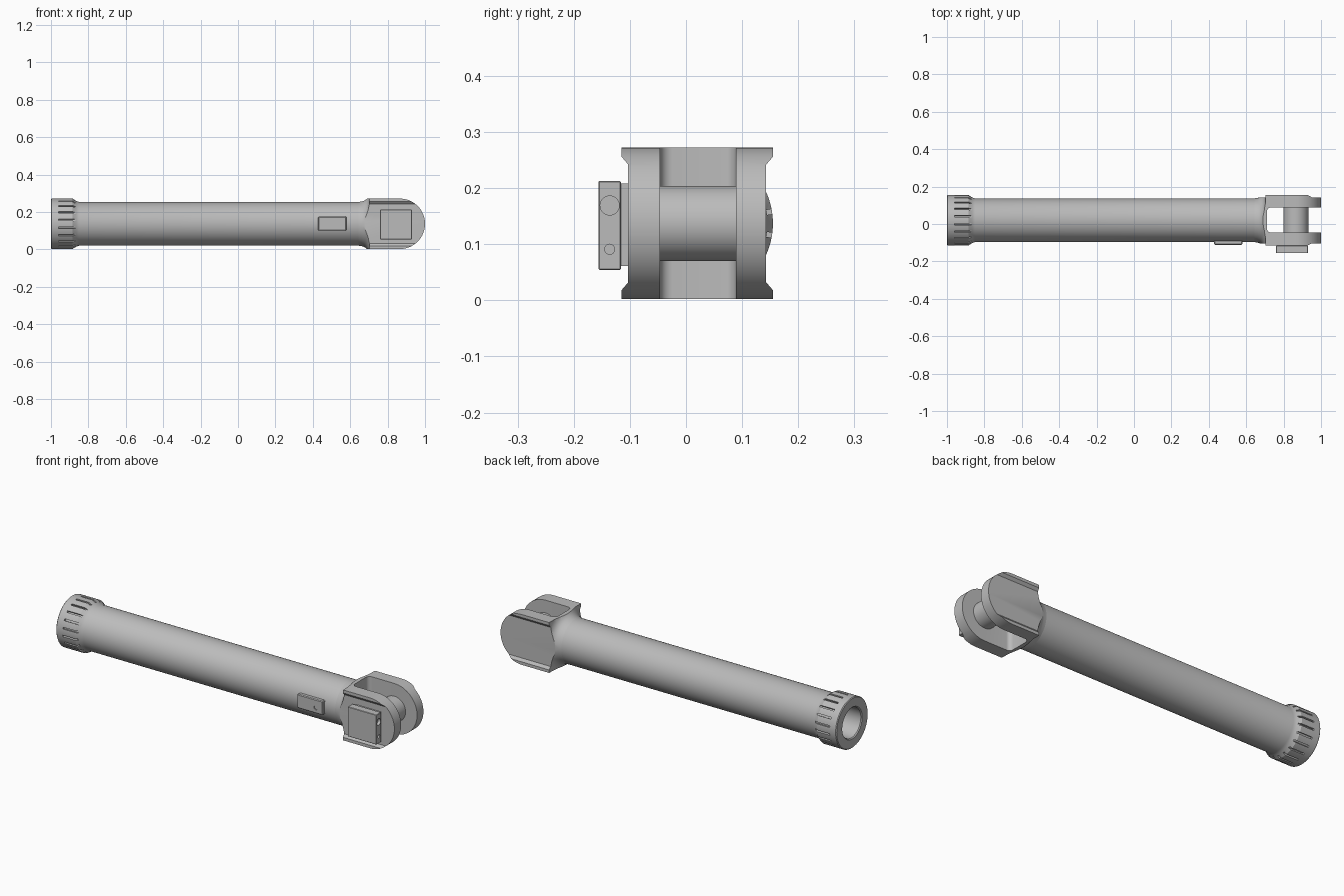
import bpy, bmesh
from math import pi, sin, cos, radians
from mathutils import Matrix, Vector

cube = bpy.data.objects.get("Cube")
if cube:
    bpy.data.objects.remove(cube)

CY, CZ = 0.02, 0.137          # long axis of the strut
R, TUBE_R = 0.135, 0.117      # end radius, tube radius
PIN_X = 0.865

steel = bpy.data.materials.new("plain grey metal")
steel.use_nodes = True
steel.diffuse_color = (0.5, 0.5, 0.5, 1)
steel.node_tree.nodes["Principled BSDF"].inputs["Base Color"].default_value = (0.5, 0.5, 0.5, 1)


def make(name, bm):
    bmesh.ops.recalc_face_normals(bm, faces=bm.faces)
    mesh = bpy.data.meshes.new(name)
    bm.to_mesh(mesh)
    bm.free()
    obj = bpy.data.objects.new(name, mesh)
    bpy.context.collection.objects.link(obj)
    mesh.materials.append(steel)
    return obj


def lathe(name, profile, steps=72):
    """Revolve (x, radius) points around the long axis."""
    bm = bmesh.new()
    vs = [bm.verts.new((x, CY, CZ + r)) for x, r in profile]
    es = [bm.edges.new(p) for p in zip(vs, vs[1:])]
    bmesh.ops.spin(bm, geom=vs + es, cent=(0, CY, CZ), axis=(1, 0, 0),
                   angle=2 * pi, steps=steps)
    bmesh.ops.remove_doubles(bm, verts=bm.verts, dist=1e-5)
    return make(name, bm)


def prism(name, points, offset):
    """Extrude a closed outline by an offset."""
    bm = bmesh.new()
    face = bm.faces.new([bm.verts.new(p) for p in points])
    out = bmesh.ops.extrude_face_region(bm, geom=[face], use_keep_orig=True)
    top = [v for v in out["geom"] if isinstance(v, bmesh.types.BMVert)]
    bmesh.ops.translate(bm, verts=top, vec=offset)
    return make(name, bm)


def box(name, lo, hi, bevel=0):
    bm = bmesh.new()
    lo, hi = Vector(lo), Vector(hi)
    m = Matrix.Translation((lo + hi) / 2) @ Matrix.Diagonal((*(hi - lo), 1))
    bmesh.ops.create_cube(bm, size=1, matrix=m)
    if bevel:
        bmesh.ops.bevel(bm, geom=bm.edges[:], offset=bevel, segments=1, affect="EDGES")
    return make(name, bm)


def cylinder(name, centre, radius, length, axis, sides=48):
    bm = bmesh.new()
    rot = Matrix.Rotation(pi / 2, 4, axis)
    bmesh.ops.create_cone(bm, cap_ends=True, segments=sides, radius1=radius, radius2=radius,
                          depth=length, matrix=Matrix.Translation(centre) @ rot)
    return make(name, bm)


def boolean(obj, tool, operation):
    mod = obj.modifiers.new("cut", "BOOLEAN")
    mod.operation, mod.object, mod.solver = operation, tool, "EXACT"
    bpy.context.view_layer.objects.active = obj
    bpy.ops.object.modifier_apply(modifier=mod.name)
    bpy.data.objects.remove(tool)


# Tube with the thicker, bored end collar
tube = lathe("tube_and_collar", [
    (-0.7, 0), (-0.7, 0.08), (-0.995, 0.08), (-1, 0.085), (-1, 0.131), (-0.996, R),
    (-0.885, R), (-0.865, 0.122), (-0.85, TUBE_R), (0.69, TUBE_R), (0.69, 0)])

# Narrow grip slots around the collar
bm = bmesh.new()
COUNT = 20
for i in range(COUNT):
    turn = Matrix.Rotation(2 * pi * (i + 0.5) / COUNT, 4, "X")
    m = (Matrix.Translation((-0.915, CY, CZ)) @ turn
         @ Matrix.Translation((0, 0, R)) @ Matrix.Diagonal((0.09, 0.009, 0.024, 1)))
    bmesh.ops.create_cube(bm, size=1, matrix=m)
boolean(tube, make("slot_cutter", bm), "DIFFERENCE")

# Fork: section with raised rails along the top and bottom of each side
half = [(0.135, -0.135), (0.135, -0.119), (0.123, -0.105),
        (0.123, 0.105), (0.135, 0.119), (0.135, 0.135)]
section = half + [(-y, -z) for y, z in half]
fork = prism("fork", [(0.6, CY + y, CZ + z) for y, z in section], (0.5, 0, 0))

# Round the fork end
arc = [radians(-90 + 180 * i / 32) for i in range(33)]
outline = [(PIN_X + R * cos(a), CZ + R * sin(a)) for a in arc]
outline += [(0.55, CZ + R), (0.55, CZ - R)]
boolean(fork, prism("end_cutter", [(x, -0.3, z) for x, z in outline], (0, 0.6, 0)), "INTERSECT")

# Flare the neck from the tube into the fork
flare = lathe("neck_cutter", [
    (0.64, 0), (0.64, 0.1165), (0.66, 0.119), (0.675, 0.124), (0.687, 0.132),
    (0.696, 0.144), (0.702, 0.16), (0.705, 0.21), (1.2, 0.21), (1.2, 0)])
boolean(fork, flare, "INTERSECT")

# Slot between the fork arms, with rounded inner corners
Y0, Y1, X0, FIL = -0.046, 0.089, 0.711, 0.022
slot = [(1.2, Y0)]
for cy, start in ((Y0 + FIL, 270), (Y1 - FIL, 180)):
    for i in range(7):
        a = radians(start - 15 * i)
        slot.append((X0 + FIL + FIL * cos(a), cy + FIL * sin(a)))
slot.append((1.2, Y1))
boolean(fork, prism("fork_cutter", [(x, y, -0.1) for x, y in slot], (0, 0, 0.6)), "DIFFERENCE")

# Cross pin
cylinder("cross_pin", (PIN_X, CY, CZ), 0.067, 0.16, "X")

# Retainer block on the front arm, with two holes in its end
box("retainer_base", (0.77, -0.118, 0.061), (0.92, -0.09, 0.208))
block = box("retainer_block", (0.76, -0.156, 0.054), (0.93, -0.116, 0.213), 0.002)
for z, r in ((0.169, 0.017), (0.091, 0.009)):
    boolean(block, cylinder("hole_cutter", (0.93, -0.136, z), r, 0.03, "Y", 24), "DIFFERENCE")

# Raised pad on the tube side with a small round recess
pad = box("side_pad", (0.428, -0.111, 0.1), (0.58, -0.07, 0.175), 0.004)
boolean(pad, cylinder("recess_cutter", (0.54, -0.112, 0.132), 0.012, 0.01, "X", 24), "DIFFERENCE")

# Smooth shading with sharp edges kept
for obj in bpy.context.view_layer.objects:
    obj.select_set(obj.type == "MESH" and steel.name in obj.data.materials)
bpy.context.view_layer.objects.active = tube
bpy.ops.object.shade_smooth_by_angle(angle=radians(30))
